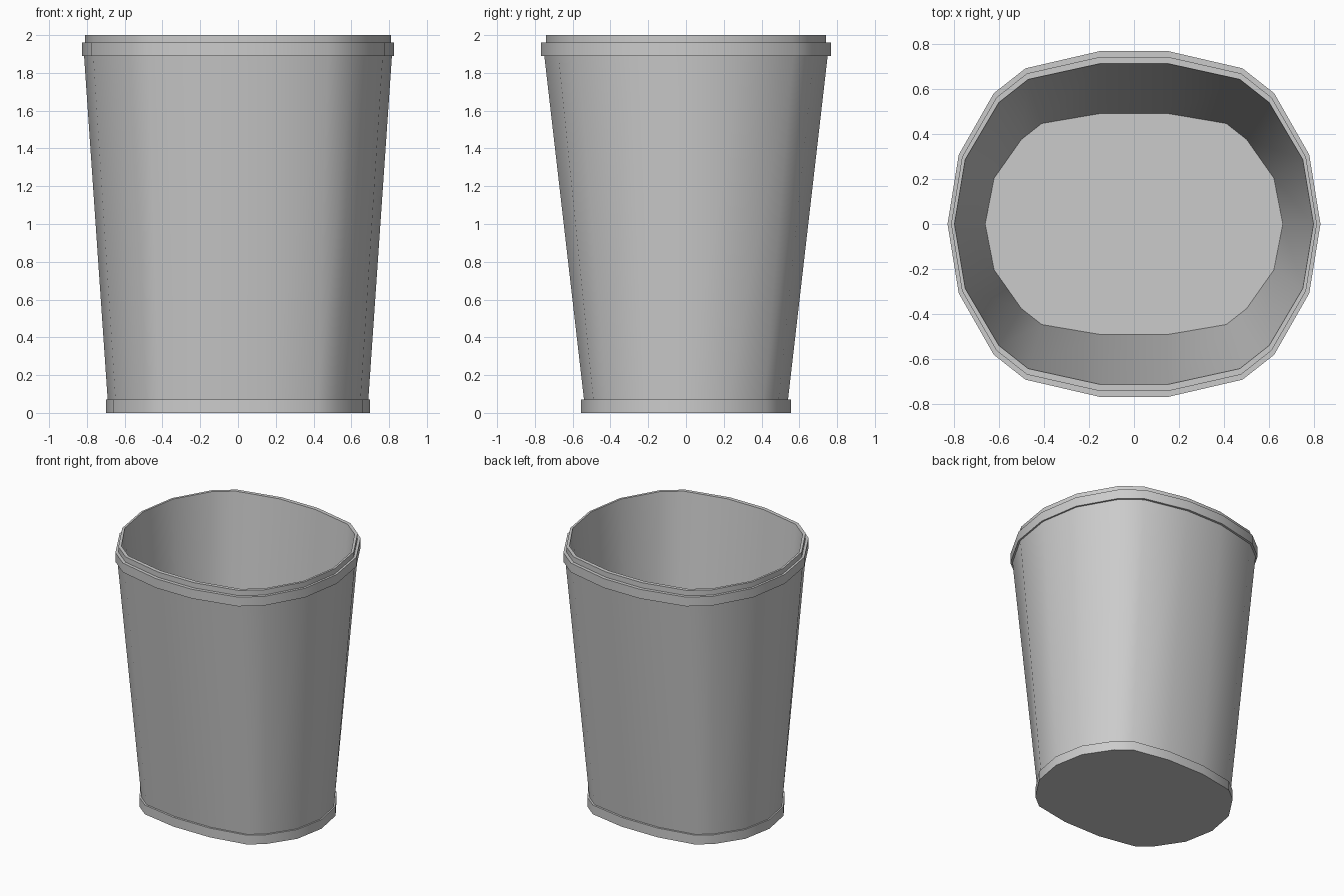
import bpy, bmesh, math

if "Cube" in bpy.data.objects:
    bpy.data.objects.remove(bpy.data.objects["Cube"])

# Quarter outlines (fractions of half width / half depth) at the floor and at the rim
FLOOR = [(1, 0), (.94, .415), (.757, .765), (.62, .91), (.227, 1)]
RIM = [(1, 0), (.94, .40), (.752, .756), (.582, .90), (.182, 1)]


def outline(hx, hy):
    """Full 18-point rounded outline with the given half sizes."""
    t = (hy - .49) / (.767 - .49)
    q = [((a + (c - a) * t) * hx, (b + (d - b) * t) * hy)
         for (a, b), (c, d) in zip(FLOOR, RIM)]
    half = q + [(-x, y) for x, y in reversed(q)]
    return half + [(x, -y) for x, y in reversed(half[1:-1])]


def loft(name, rows):
    """Skin a stack of outlines, capping the first and last."""
    bm = bmesh.new()
    rings = [[bm.verts.new((x, y, z)) for x, y in outline(hx, hy)]
             for z, hx, hy in rows]
    n = len(rings[0])
    for lo, hi in zip(rings, rings[1:]):
        for i in range(n):
            j = (i + 1) % n
            bm.faces.new((lo[i], lo[j], hi[j], hi[i]))
    bm.faces.new(rings[0][::-1])
    bm.faces.new(rings[-1])
    bmesh.ops.recalc_face_normals(bm, faces=bm.faces)
    mesh = bpy.data.meshes.new(name)
    bm.to_mesh(mesh)
    bm.free()
    ob = bpy.data.objects.new(name, mesh)
    bpy.context.collection.objects.link(ob)
    bpy.context.view_layer.objects.active = ob
    ob.select_set(True)
    bpy.ops.object.shade_smooth_by_angle(angle=math.radians(40))
    return ob


# Bin: foot band, tapered wall, rim band, lip, then inside down to the floor
loft("waste_bin", [
    (0, .70, .555), (.07, .70, .555),
    (.07, .69, .54), (1.89, .815, .75),
    (1.89, .827, .767), (1.96, .827, .767),
    (1.96, .811, .741), (2.0, .811, .741),
    (2.0, .796, .711), (.07, .66, .49),
])
